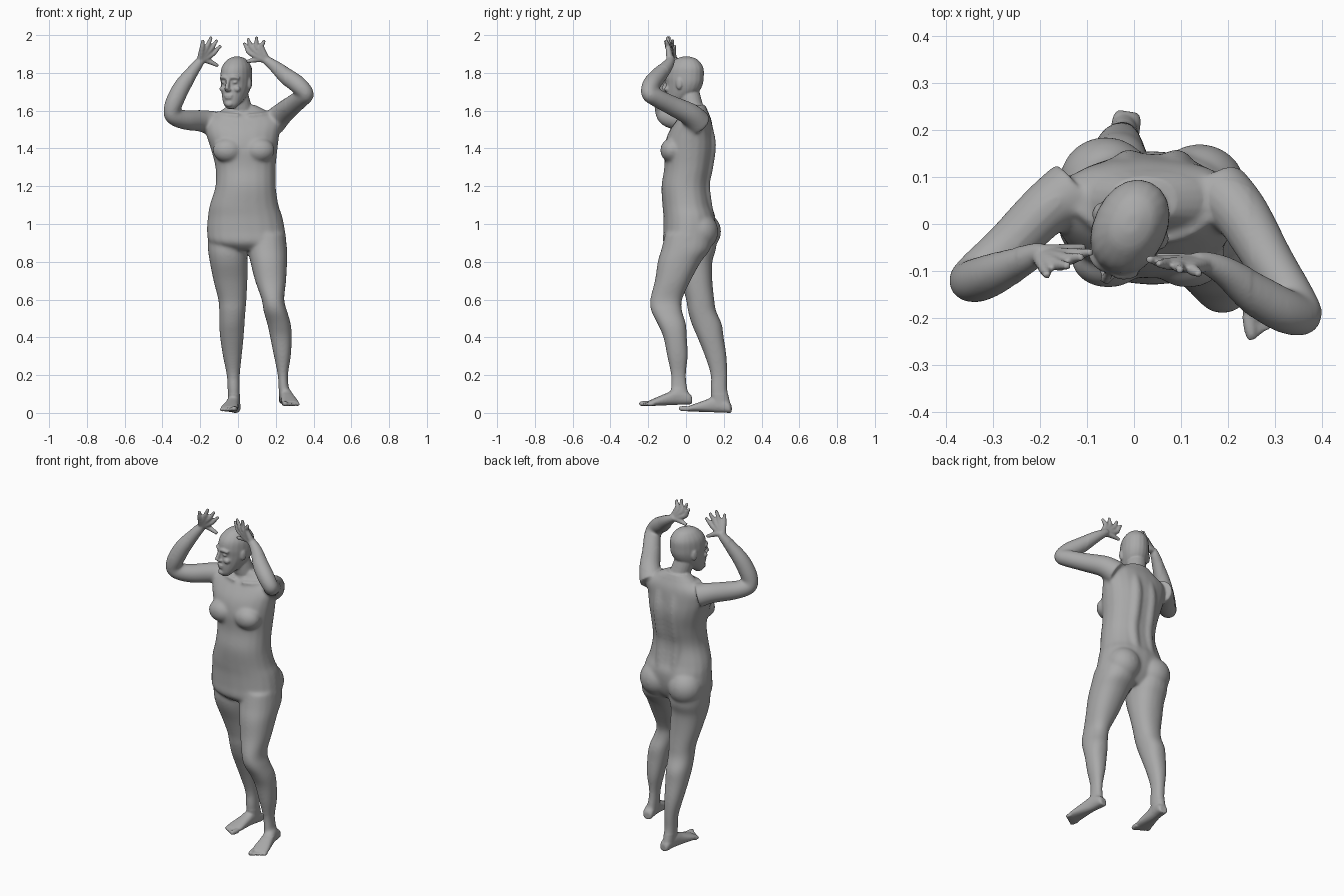
import bpy
import bmesh
import math
from mathutils import Matrix, Vector

cube = bpy.data.objects.get("Cube")
if cube:
    bpy.data.objects.remove(cube, do_unlink=True)

SIDES = 20
UNIT = Matrix.Scale(0.01, 4)      # all measures below are in hundredths
bm = bmesh.new()
UP = Vector((0, 0, 1))


def smooth_rows(rows, steps=5):
    """Catmull-Rom interpolation through rows of numbers."""
    pts = [Vector(r) for r in rows]
    pts = [pts[0]] + pts + [pts[-1]]
    out = []
    for a, b, c, d in zip(pts, pts[1:], pts[2:], pts[3:]):
        for i in range(steps):
            t = i / steps
            out.append(b + (c - a) * (t / 2)
                       + (a * 2 - b * 5 + c * 4 - d) * (t * t / 2)
                       + (b * 3 - a - c * 3 + d) * (t ** 3 / 2))
    return out + [pts[-1]]


def skin(rings, place=Matrix()):
    """Closed surface through a list of vertex rings."""
    loops = [[bm.verts.new(UNIT @ place @ p) for p in ring] for ring in rings]
    for low, high in zip(loops, loops[1:]):
        for i in range(len(low)):
            j = (i + 1) % len(low)
            bm.faces.new((low[i], low[j], high[j], high[i]))
    bm.faces.new(loops[0][::-1])
    bm.faces.new(loops[-1])


def ellipse(centre, u, v, power=1.0):
    ring = []
    for i in range(SIDES):
        a = math.tau * i / SIDES
        c, s = math.cos(a), math.sin(a)
        ring.append(centre + u * math.copysign(abs(c) ** power, c)
                    + v * math.copysign(abs(s) ** power, s))
    return ring


def loft(rows, place=Matrix(), power=0.9):
    """Level sections given as height, x from, x to, y from, y to."""
    rings = []
    for z, x0, x1, y0, y1 in smooth_rows(rows):
        rings.append(ellipse(Vector(((x0 + x1) / 2, (y0 + y1) / 2, z)),
                             Vector(((x1 - x0) / 2, 0, 0)),
                             Vector((0, (y1 - y0) / 2, 0)), power))
    skin(rings, place)


def tube(rows, place=Matrix()):
    """Round tube along points given as x, y, z, radius."""
    rows = smooth_rows(rows)
    pts = [r.xyz for r in rows]
    u = (pts[1] - pts[0]).orthogonal()
    rings = []
    for i, p in enumerate(pts):
        t = (pts[min(i + 1, len(pts) - 1)] - pts[max(i - 1, 0)]).normalized()
        u = (u - t * u.dot(t)).normalized()
        rings.append(ellipse(p, u * rows[i][3], t.cross(u) * rows[i][3]))
    skin(rings, place)


def ball(centre, radii, place=Matrix()):
    shape = Matrix.Translation(centre) @ Matrix.Diagonal((*radii, 1))
    bmesh.ops.create_uvsphere(bm, u_segments=SIDES, v_segments=12, radius=1,
                              matrix=UNIT @ place @ shape)


def hand(wrist, knuckles, tips, thumb_base, thumb_tip):
    for k, t in zip(knuckles, tips):
        mid = Vector(k).lerp(Vector(t), 0.6)
        tube([(*wrist, 1.8), (*k, 1.4), (*mid, 1.05), (*t, 0.8)])
    tube([(*wrist, 1.9), (*thumb_base, 1.7), (*thumb_tip, 0.9)])


def foot(heel, ball_of_foot, outer):
    """Foot on its sole line; outer is the x sign of the little toe."""
    heel, toe = Vector(heel), Vector(ball_of_foot)
    ahead = (toe - heel).normalized()
    side = ahead.cross(UP).normalized()
    if side.x * outer < 0:
        side = -side
    profile = [(-0.07, 2, 2), (0, 3, 3), (0.27, 4.5, 3.2), (0.54, 3.3, 3.8),
               (0.82, 2.1, 4.6), (1, 1.3, 4.5)]
    skin([ellipse(heel.lerp(toe, t) + UP * h, side * w, UP * h, 0.85)
          for t, h, w in smooth_rows(profile)])
    for i in range(5):
        r = 1.4 if i == 0 else 1.0
        base = toe + side * (1.8 * i - 3.5) + UP * r - ahead * (0.3 * i + 1)
        tip = base + ahead * (5.2 - 0.5 * i)
        tube([(*base, r), (*base.lerp(tip, 0.6), r), (*tip, r * 0.7)])


# Torso
loft([(86, -7, 17, -8, 10), (90, -15, 25, -12, 13), (96, -16.5, 25, -12, 15),
      (104, -16, 23.5, -12, 15.5), (110, -15, 21.5, -12.5, 13.5),
      (120, -12, 20, -13, 12), (130, -12, 20, -11.5, 13.5),
      (140, -14.5, 21, -11.5, 15), (148, -17, 22, -9.5, 14.5),
      (155, -17, 23, -5, 13.5), (160, -9, 15, -1, 11.5), (163, -5, 9, 0, 10)])
# Buttocks, breasts, back muscles and collar bones
ball((-6, 9, 96), (10, 9.7, 10))
ball((14, 7.5, 96), (10, 9.7, 10))
for sign in (-1, 1):
    ball((3 + sign * 8.5, -7.5, 139), (8, 6.2, 6.5))
    x = 4 + sign * 5
    tube([(x, 12, 104, 3), (x, 9.3, 120, 3.5), (x, 11, 130, 3.5),
          (x, 12.3, 142, 3.7), (x, 11, 152, 3)])
    tube([(3 + sign * 2, -3.5, 157.5, 1.2), (3 + sign * 9, -2, 158, 1),
          (3 + sign * 15, 3, 159, 1)])

# Forward left leg and trailing right leg
loft([(95, 5, 25, -11, 13), (87, 5, 26, -13, 13), (80, 6.5, 26, -15, 8),
      (70, 9, 25.5, -16.5, 2.5), (60, 12.5, 24.5, -19, -2),
      (54, 13.5, 26, -18.5, -2), (47, 15.5, 28, -15, 0),
      (40, 17, 28.5, -12, 0.5), (30, 19, 28, -10, 1), (20, 21, 26.5, -8, 0),
      (12, 21.5, 27, -8, 1), (6, 22, 27, -6, 2.5)])
loft([(95, -16, 4, -6, 16), (87, -16, 5, -8, 16), (80, -15, 5, -7, 14),
      (70, -13, 5, -3, 14), (60, -10.5, 4.5, 0, 15), (54, -10, 4, 1, 16),
      (47, -10, 3.5, 3, 19), (40, -9.5, 3, 6, 20), (30, -8, 2, 10, 21.5),
      (20, -6, 1, 13, 22), (12, -5.5, 1, 13, 22), (3, -5, 1, 14, 24)])
foot((24.5, 1.5, 4.5), (28, -20, 3.6), 1)
foot((-1.5, 22.5, 0), (-5, 1, 0.8), -1)

# Left arm and hand
tube([(18, 7, 153, 7), (23, 2, 158, 6), (29, -8, 163, 5.2),
      (34, -16, 167, 4.8), (36, -19.5, 169, 4.3), (32, -18.5, 173.5, 4.8),
      (26, -15, 178, 4.5), (20, -10.5, 183, 3.3), (16, -8.5, 186, 2.5),
      (13, -8, 188, 2)])
hand((15.5, -8.5, 186.5),
     [(6.5, -8, 190.5), (8, -8.5, 192.5), (10, -9, 193.5), (12.5, -9.5, 193.5)],
     [(3, -7.5, 196), (5, -8.5, 198.3), (9.7, -9.8, 199.2), (14, -10.7, 197.5)],
     (12, -8, 187.3), (4.5, -7, 186))
# Right arm and hand
tube([(-13, 7, 153, 7), (-19, 3, 154.5, 5.8), (-27, -5, 155, 5.3),
      (-33, -10, 156.5, 4.8), (-35.3, -12, 159, 4.3), (-33.5, -12, 165, 4.8),
      (-29.5, -10.5, 173, 4.5), (-24, -8, 181, 3.3), (-20.5, -6.5, 185.5, 2.5),
      (-19, -6.5, 188, 2)])
hand((-20.3, -6.5, 186),
     [(-13.5, -6.5, 190), (-14.5, -7.5, 192.5), (-16.5, -8.5, 193.5),
      (-19, -9.5, 193)],
     [(-9, -6, 194.5), (-11, -7, 197.5), (-14, -9, 199.2), (-18.5, -11, 197.5)],
     (-17.5, -6, 187), (-10.5, -5, 183.7))

# Neck, then the head turned to its right
tube([(3, 6, 154, 7), (2, 4, 160, 5.8), (0, 2, 168, 5.5), (-1, 1, 174, 5)])
turn = Matrix.Translation((-1, -1, 0)) @ Matrix.Rotation(math.radians(-25), 4, 'Z')
skull = [(161, 2, -8.5, -4), (163, 4, -9.5, -2), (166, 5.5, -10, 3),
         (170, 6.8, -10, 8), (174, 7.6, -9.6, 10.2), (178, 7.8, -10.2, 10.8),
         (183, 7.3, -9, 10.5), (187, 4.8, -5, 7.5), (188.6, 1.5, -1, 3.5)]
loft([(z, -w, w, y0, y1) for z, w, y0, y1 in skull], turn, 0.95)
tube([(0, -9.6, 177.5, 0.9), (0, -11, 174, 1), (0, -12, 171.3, 1.2)], turn)
ball((0, -10.6, 171), (1.9, 1.3, 0.9), turn)
ball((0, -9.9, 168), (2.5, 1, 0.6), turn)
ball((0, -9.8, 166.8), (2.2, 1, 0.7), turn)
ball((0, -9, 163.5), (2.2, 1.7, 1.6), turn)
for sign in (-1, 1):
    tube([(sign * 5.4, -7.8, 177, 0.9), (sign * 3.2, -9.5, 177.8, 1),
          (sign * 1, -10, 177.3, 0.9)], turn)
    ball((sign * 3.1, -8.6, 175), (1.5, 1.1, 0.8), turn)
    ball((sign * 4, -7.9, 171.5), (2, 1.6, 1.6), turn)
    ball((sign * 7.8, 0.6, 174.3), (0.9, 1.8, 3.1), turn)

# Fuse the parts into one seamless skin
bmesh.ops.recalc_face_normals(bm, faces=bm.faces[:])
mesh = bpy.data.meshes.new("body")
bm.to_mesh(mesh)
bm.free()
body = bpy.data.objects.new("body", mesh)
bpy.context.collection.objects.link(body)
fuse = body.modifiers.new("fuse", 'REMESH')
fuse.mode = 'VOXEL'
fuse.voxel_size = 0.0055
soften = body.modifiers.new("soften", 'SMOOTH')
soften.factor = 0.5
soften.iterations = 3
bpy.context.view_layer.update()
graph = bpy.context.evaluated_depsgraph_get()
fused = bpy.data.meshes.new_from_object(body.evaluated_get(graph))
body.modifiers.clear()

# Soften the joints of trunk and limbs, leaving face, fingers and toes crisp
bm = bmesh.new()
bm.from_mesh(fused)
limbs = [v for v in bm.verts
         if v.co.z > 0.1 and (v.co.z < 1.6 or abs(v.co.x) > 0.25)]
for _ in range(20):
    bmesh.ops.smooth_vert(bm, verts=limbs, factor=0.5, use_axis_x=True,
                          use_axis_y=True, use_axis_z=True)
for face in bm.faces:
    face.smooth = True
bm.to_mesh(fused)
bm.free()
body.data = fused
fused.name = "body"

# Plain grey skin
grey = bpy.data.materials.new("plain grey")
grey.use_nodes = True
colour = (0.4, 0.4, 0.4, 1)
grey.diffuse_color = colour
grey.node_tree.nodes["Principled BSDF"].inputs["Base Color"].default_value = colour
fused.materials.clear()
fused.materials.append(grey)
